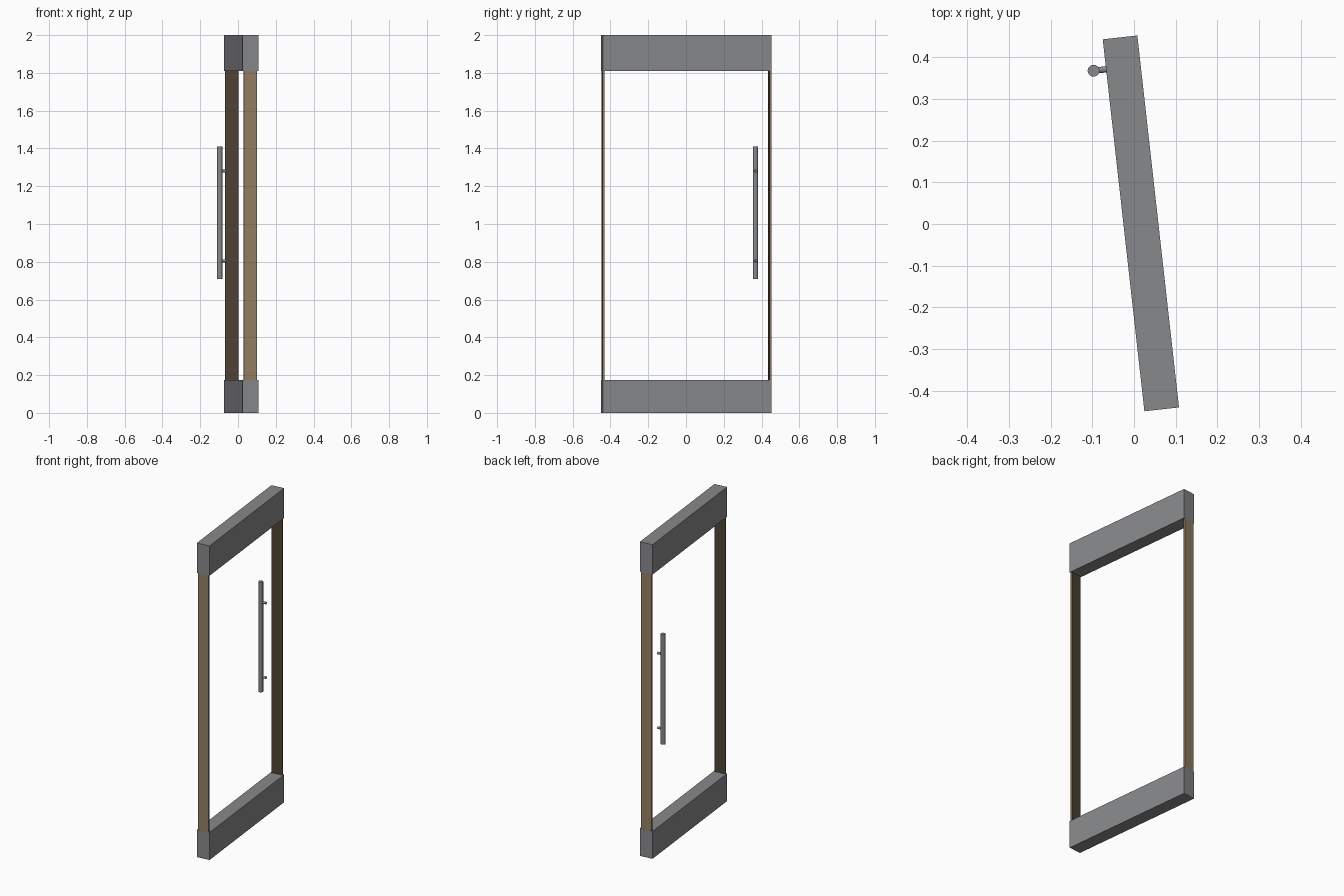
import bpy, bmesh, math
from mathutils import Matrix, Vector

if "Cube" in bpy.data.objects:
    bpy.data.objects.remove(bpy.data.objects["Cube"])

# Door frame is swung a few degrees about z
SWING = Matrix.Translation((0.0165, 0.0015, 0)) @ Matrix.Rotation(math.radians(6.39), 4, 'Z')
HALF_W, HALF_L = 0.0418, 0.4493


def material(name, rgb):
    m = bpy.data.materials.new(name)
    m.diffuse_color = (*rgb, 1)
    m.use_nodes = True
    m.node_tree.nodes["Principled BSDF"].inputs["Base Color"].default_value = m.diffuse_color
    return m


steel = material("grey_steel", (0.245, 0.248, 0.26))
tan = material("tan_wood", (0.30, 0.21, 0.13))
dark = material("dark_wood", (0.078, 0.056, 0.036))


def finish(name, bm, mats):
    bm.transform(SWING)
    me = bpy.data.meshes.new(name)
    bm.to_mesh(me)
    bm.free()
    for m in mats:
        me.materials.append(m)
    ob = bpy.data.objects.new(name, me)
    bpy.context.collection.objects.link(ob)
    return ob


def box_bm(lo, hi):
    lo, hi = Vector(lo), Vector(hi)
    bm = bmesh.new()
    bmesh.ops.create_cube(bm, size=1, matrix=Matrix.Translation((lo + hi) / 2)
                          @ Matrix.Diagonal((*(hi - lo), 1)))
    bm.normal_update()
    return bm


def rod(name, a, b, radius, sides):
    a, b = Vector(a), Vector(b)
    rot = (b - a).to_track_quat('Z', 'Y').to_matrix().to_4x4()
    bm = bmesh.new()
    bmesh.ops.create_cone(bm, cap_ends=True, segments=sides, radius1=radius, radius2=radius,
                          depth=(b - a).length, matrix=Matrix.Translation((a + b) / 2) @ rot)
    for f in bm.faces:
        f.smooth = len(f.verts) == 4
    for e in bm.edges:
        e.smooth = all(len(f.verts) == 4 for f in e.link_faces)
    finish(name, bm, [steel])


# Top and bottom rails
for name, z0, z1 in (("bottom_rail", 0, 0.175), ("top_rail", 1.81, 2.0)):
    finish(name, box_bm((-HALF_W, -HALF_L, z0), (HALF_W, HALF_L, z1)), [steel])

# Thin upright stiles, dark on the face that looks into the opening
for name, s in (("front_stile", -1), ("back_stile", 1)):
    y0, y1 = sorted((s * 0.439, s * 0.449))
    bm = box_bm((-0.0355, y0, 0.175), (0.0355, y1, 1.81))
    for f in bm.faces:
        f.material_index = 1 if f.normal.y * s < -0.5 else 0
    finish(name, bm, [tan, dark])

# Pull handle: upright bar on two short pegs
bar = SWING.inverted() @ Vector((-0.097, 0.368, 0))
rod("handle_bar", (bar.x, bar.y, 0.71), (bar.x, bar.y, 1.41), 0.0142, 24)
for name, z in (("lower_handle_peg", 0.805), ("upper_handle_peg", 1.28)):
    rod(name, (bar.x, bar.y, z), (-0.036, bar.y, z), 0.0075, 16)
